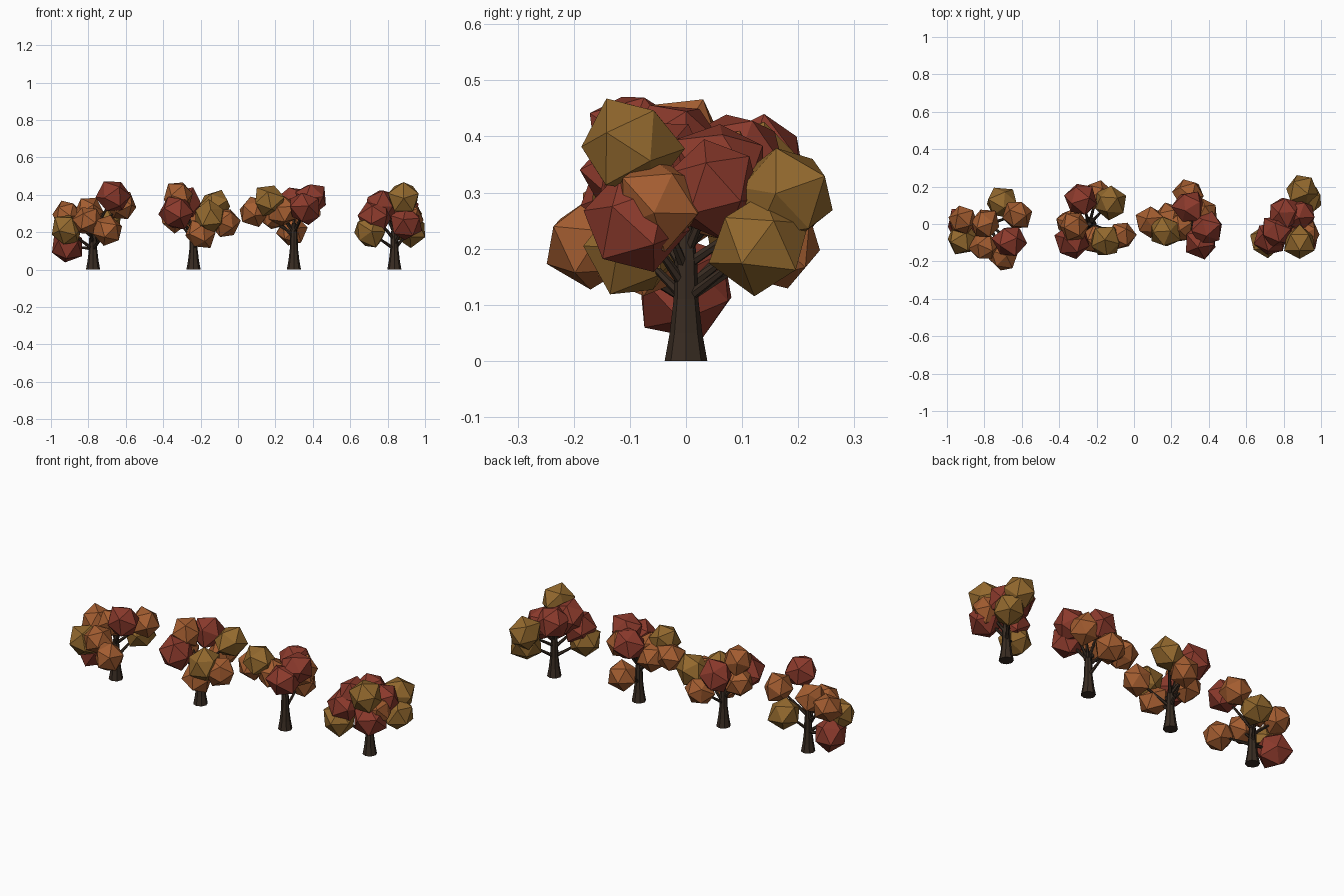
import bpy, bmesh, math, random
from mathutils import Vector, Matrix, Euler

if "Cube" in bpy.data.objects:
    bpy.data.objects.remove(bpy.data.objects["Cube"])

random.seed(4)

def mat(name, c):
    m = bpy.data.materials.new(name)
    m.diffuse_color = (*c, 1)
    m.use_nodes = True
    m.node_tree.nodes["Principled BSDF"].inputs["Base Color"].default_value = m.diffuse_color
    return m

LEAF = [mat("orange_leaf", (0.37, 0.11, 0.03)),
        mat("red_leaf", (0.26, 0.042, 0.025)),
        mat("ochre_leaf", (0.29, 0.14, 0.027))]
BARK = mat("bark", (0.04, 0.025, 0.016))
SIZE = (0.081, 0.092, 0.089)   # clump radius by leaf colour: orange, red, ochre

def finish(bm, name, mats, x):
    me = bpy.data.meshes.new(name)
    bm.to_mesh(me)
    bm.free()
    for m in mats:
        me.materials.append(m)
    ob = bpy.data.objects.new(name, me)
    ob.location.x = x
    bpy.context.collection.objects.link(ob)

def tube(bm, path, sides):
    """Tapered tube through (point, radius) pairs, capped."""
    axis = (path[-1][0] - path[0][0]).normalized()
    rot = axis.to_track_quat('Z', 'Y')
    rings = [[bm.verts.new(p + rot @ Vector((r * math.cos(2 * math.pi * i / sides),
                                             r * math.sin(2 * math.pi * i / sides), 0)))
              for i in range(sides)] for p, r in path]
    for a, b in zip(rings, rings[1:]):
        for i in range(sides):
            j = (i + 1) % sides
            bm.faces.new((a[i], a[j], b[j], b[i]))
    bm.faces.new(rings[0][::-1])
    bm.faces.new(rings[-1])

# Each tree: clump colours (orange, red, ochre) and clump centres relative to the trunk
trees = [
    ("roooyryoo", [(.11, -.09, .39), (.075, -.17, .21), (.15, .05, .34), (-.03, -.12, .26),
                   (-.14, -.08, .21), (-.14, 0, .13), (.07, .11, .24), (-.02, 0, .31),
                   (-.14, .02, .29)]),
    ("oryyooroo", [(-.08, -.01, .39), (-.09, -.09, .30), (.11, .115, .34), (.09, -.09, .28),
                   (.17, -.06, .25), (.04, -.08, .19), (-.045, .13, .35), (-.10, 0, .28),
                   (.04, .16, .25)]),
    ("yoorrrooo", [(-.135, -.04, .37), (-.21, .01, .31), (-.11, .03, .29), (.09, -.02, .38),
                   (.06, -.09, .33), (0, .09, .36), (-.01, .16, .21), (.07, .06, .33),
                   (-.06, -.02, .31)]),
    ("yryyrryror", [(.05, -.10, .38), (.06, -.085, .25), (.06, .175, .29), (.085, .13, .21),
                    (-.10, -.08, .28), (-.07, -.04, .34), (-.13, -.09, .20), (-.03, .06, .34),
                    (.08, -.05, .28), (.05, .05, .31)]),
]

for n, (colours, centres) in enumerate(trees):
    x = -0.775 + n * 0.537
    # Trunk with flared base
    bm = bmesh.new()
    tube(bm, [(Vector((0, 0, z)), r) for z, r in
              ((0, .038), (.05, .029), (.11, .022), (.18, .020), (.25, .011))], 8)
    # Branches reaching into the clumps
    for c in centres:
        end = Vector(c)
        start = Vector((0, 0, max(.11, min(.20, end.z - .12))))
        tube(bm, [(start, .010), (start.lerp(end, .5), .007), (start.lerp(end, .9), .004)], 6)
    finish(bm, f"trunk_and_branches_{n + 1}", [BARK], x)

    # Faceted leaf clumps
    bm = bmesh.new()
    for key, c in zip(colours, centres):
        idx = "ory".index(key)
        centre = Vector(c)
        rot = Euler([random.uniform(0, 6.28) for _ in range(3)]).to_matrix().to_4x4()
        g = bmesh.ops.create_icosphere(bm, subdivisions=1, radius=SIZE[idx],
                                       matrix=Matrix.Translation(centre) @ rot)
        for v in g["verts"]:
            v.co = centre + (v.co - centre) * random.uniform(.92, 1.12)
            for f in v.link_faces:
                f.material_index = idx
    finish(bm, f"foliage_{n + 1}", LEAF, x)
